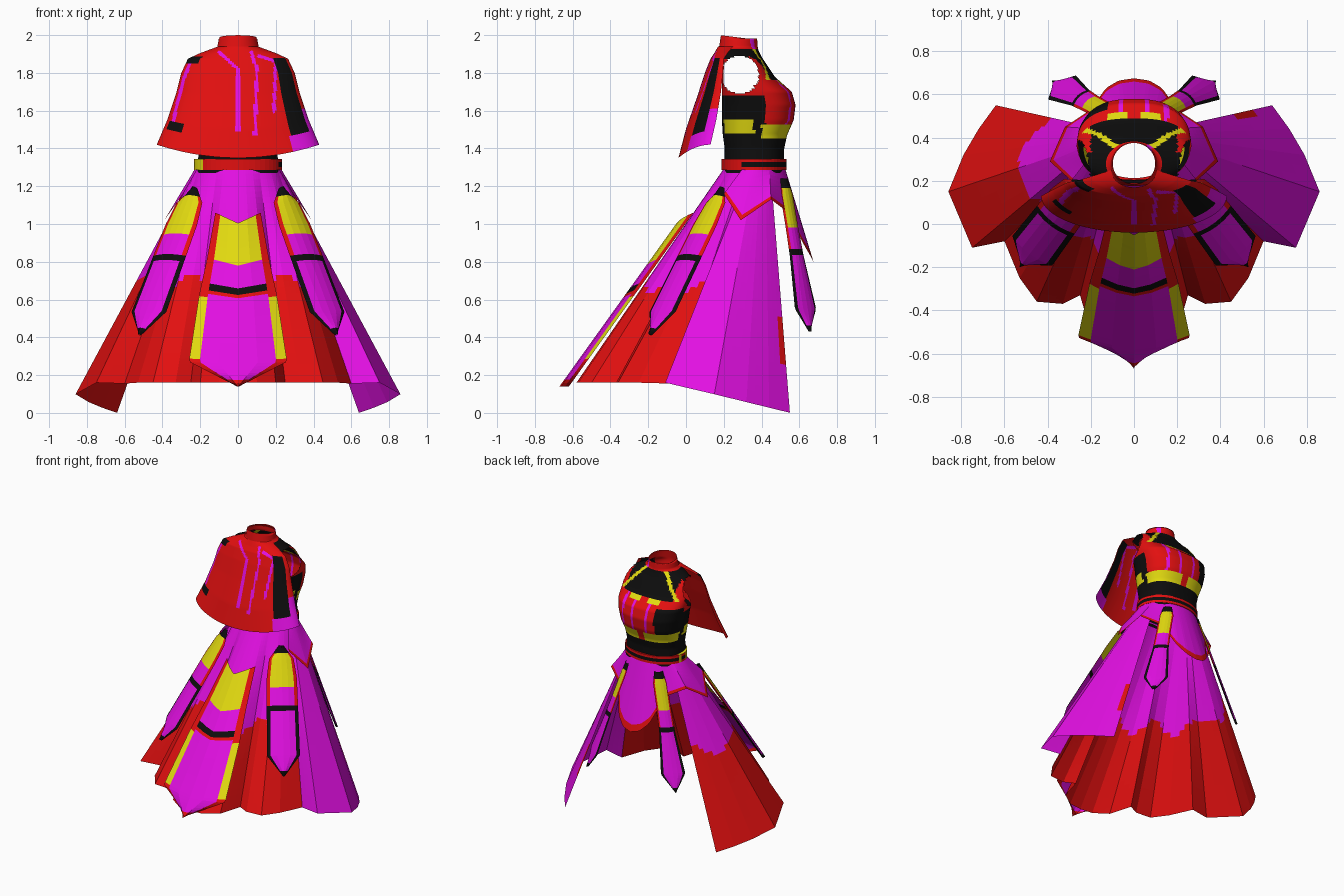
import bpy
from math import sin, cos, pi, radians, copysign, hypot
from mathutils import Vector

cube = bpy.data.objects.get("Cube")
if cube:
    bpy.data.objects.remove(cube)


def material(name, rgb):
    m = bpy.data.materials.new(name)
    m.use_nodes = True
    m.diffuse_color = (*rgb, 1)
    m.node_tree.nodes["Principled BSDF"].inputs["Base Color"].default_value = (*rgb, 1)
    return m


MATS = [material("red", (.76, .005, .005)), material("magenta", (.76, .005, .76)),
        material("yellow", (.76, .7, .005)), material("black", (.004, .004, .004))]
RED, MAG, YEL, BLK = range(4)


def table(rows, k):
    """Interpolate a list of (key, values...) rows at key k."""
    for a, b in zip(rows, rows[1:]):
        if k <= b[0]:
            t = max(0, (k - a[0]) / (b[0] - a[0]))
            return [p + (q - p) * t for p, q in zip(a[1:], b[1:])]
    return list(rows[-1][1:])


def steps(a, b, n):
    return [a + (b - a) * i / n for i in range(n + 1)]


def sheet(name, us, vs, point, rule, smooth=False, skip=None):
    """Surface grid; rule(u, v, centre) picks the colour of each face."""
    verts = [point(u, v) for v in vs for u in us]
    w, faces, cols = len(us), [], []
    for j in range(len(vs) - 1):
        for i in range(w - 1):
            f = (j * w + i, (j + 1) * w + i, (j + 1) * w + i + 1, j * w + i + 1)
            c = sum((verts[k] for k in f), Vector()) / 4
            if skip and skip(c):
                continue
            faces.append(f)
            cols.append(rule((us[i] + us[i + 1]) / 2, (vs[j] + vs[j + 1]) / 2, c))
    me = bpy.data.meshes.new(name)
    me.from_pydata(verts, [], faces)
    for m in MATS:
        me.materials.append(m)
    for p, c in zip(me.polygons, cols):
        p.material_index = c
        p.use_smooth = smooth
    ob = bpy.data.objects.new(name, me)
    bpy.context.collection.objects.link(ob)
    return ob


def waist(a, grow=0):
    return Vector(((.215 + grow) * sin(a), .36 - (.155 + grow) * cos(a), 1.3))


# Long pleated skirt, open at the front
HEM = [(0, -.58), (.1, -.57), (.2, -.5), (.25, -.33), (.33, -.37), (.45, -.36), (.53, -.25),
       (.6, -.08), (.75, -.11), (.86, .15), (.79, .32), (.72, .44), (.64, .55)]
HEM_ROWS = [(i, x, y, .16 if y < -.1 else .16 - (y + .1) * .245) for i, (x, y) in enumerate(HEM)]


def skirt_point(u, v):
    x, y, z = table(HEM_ROWS, abs(u))
    p = waist(radians(124) * abs(u) / 12).lerp(Vector((x, y, z)), v)
    p.x = copysign(p.x, u)
    return p


def skirt_colour(u, v, c):
    if u > 7:
        return RED if u > 11.5 and .25 < c.z < .5 else MAG
    zig = abs((u / 2) % 2 - 1)
    return RED if c.z < .64 + .1 * zig else MAG


sheet("skirt", steps(-12, 12, 72), steps(0, 1, 36), skirt_point, skirt_colour)

# Short front overskirt with a zigzag hem and a rounded centre drop
APRON = [(70, .29, .2, 1.16), (90, .39, .29, 1.02), (120, .32, .45, 1.13), (138, .2, .53, 1.07),
         (155, .13, .63, .88), (168, .07, .665, .82), (180, 0, .675, .8)]


def apron_point(u, v):
    a = 180 - abs(u)
    p = waist(radians(a), .008).lerp(Vector(table(APRON, a)), v)
    p.x = copysign(p.x, u)
    return p


sheet("front_overskirt", steps(-110, 110, 66), steps(0, .9, 8) + [1], apron_point,
      lambda u, v, c: RED if v > .9 else MAG)


# Hanging panels
def panel(name, top, tip, side, widths, bow, rule, notch=0):
    top, tip, side, bow = map(Vector, (top, tip, side, bow))
    down = tip - top

    def point(u, v):
        return (top + down * (v + notch * (1 - abs(u)) * (1 - v))
                + side * (u * table(widths, v)[0]) + bow * u * u)
    sheet(name, [-1, -.78, -.4, 0, .4, .78, 1], steps(0, 1, 50), point, rule)


def tail_colour(u, v, c):
    edge = abs(u) > .78
    if v < .07 or v > .95 or .45 < v < .5:
        return BLK
    if edge:
        return RED if v < .5 else BLK
    if v < .32:
        return YEL
    return MAG


def train_colour(u, v, c):
    if abs(u) > .78:
        return YEL if .47 < v < .85 else RED
    if v < .27:
        return YEL
    if .41 < v < .45:
        return BLK
    return RED if .45 <= v < .47 or v > .95 else MAG


TAIL = [(0, .015), (.1, .085), (.25, .105), (.84, .115), (1, .005)]
SLIM = [(0, .03), (.1, .05), (.3, .05), (.5, .055), (.85, .085), (1, .005)]
for s, tag in ((1, "left"), (-1, "right")):
    panel(tag + "_rear_tail", (s * .24, .18, 1.2), (s * .53, -.2, .42), (s * .8, .6, 0),
          TAIL, (-s * .012, .015, -.01), tail_colour)
    panel(tag + "_front_tail", (s * .14, .53, 1.24), (s * .38, .665, .43), (s * .75, -.66, 0),
          SLIM, (-s * .01, -.012, 0), tail_colour)
panel("rear_train", (0, -.01, 1.06), (0, -.67, .14), (1, 0, 0),
      [(0, .12), (.27, .165), (.47, .205), (.857, .26), (1, .005)], (0, .05, 0), train_colour, .06)

# Bodice: height, half width, back y, front y
BODY = [(1.27, .22, .2, .52), (1.4, .205, .205, .52), (1.47, .215, .195, .535), (1.55, .235, .19, .57),
        (1.63, .25, .19, .58), (1.7, .262, .19, .56), (1.78, .27, .19, .47), (1.84, .26, .19, .43),
        (1.885, .225, .18, .4), (1.915, .16, .175, .385), (1.935, .11, .175, .38), (2, .098, .185, .375)]


def body_point(a, z):
    rx, back, front = table(BODY, z)
    n = .8 if z < 1.88 else 1
    x = rx * copysign(abs(sin(a)) ** n, sin(a))
    y = (back + front) / 2 - (front - back) / 2 * copysign(abs(cos(a)) ** n, cos(a))
    return Vector((x, y, z - (.025 * (y - .18) / .2 if z > 1.99 else 0)))


def body_colour(a, z, c):
    x, y = c.x, c.y
    if z < 1.45:
        return BLK
    if y > .4 and z < 1.53:
        return YEL if abs(x) > .03 else RED
    if y <= .36 and 1.48 < z < 1.55:
        return YEL if abs(x) > .1 else BLK
    if y <= .42 and z < 1.68:
        return BLK
    if z > 1.93:
        return MAG if abs(x - .07) < .012 and y > .3 else RED
    if y > .33 and z > 1.76:
        if abs(abs(x) - .09 - (1.92 - z) * .9) < .014:
            return YEL
        return BLK if abs(x) < .2 else RED
    if y > .4:
        if x < -.12 and z < 1.72:
            return BLK
        if .04 < abs(x) < .13 and 1.735 < z:
            return YEL
        return MAG if min(abs(x - .06), abs(x - .15), abs(x + .06)) < .01 else RED
    return BLK if z > 1.87 and abs(x) > .12 else RED


sheet("bodice", steps(-pi, pi, 96), steps(1.27, 2, 80), body_point, body_colour, True,
      lambda c: abs(c.x) > .13 and hypot(c.y - .285, c.z - 1.79) < .1)

# Belt
BELT = [(0, 0, 1.285), (1, .018, 1.285), (2, .018, 1.345), (3, -.008, 1.345)]


def belt_point(a, v):
    grow, z = table(BELT, v)
    p = waist(a, grow)
    p.z = z
    return p


sheet("belt", steps(-pi, pi, 48), [0, 1, 1.3, 1.7, 2, 3], belt_point,
      lambda a, v, c: YEL if -.23 < c.x < -.18 and c.y < .4 else BLK if 1.3 < v < 1.7 and c.y > .3 else RED)

# Cape: row, half width, side y, back y, height
CAPE = [(0, .105, .25, .17, 1.94), (1, .2, .22, .15, 1.905), (2, .265, .2, .13, 1.875),
        (3, .3, .195, .1, 1.8), (4, .325, .185, .06, 1.7), (5, .375, .16, .0, 1.55), (6, .43, .13, -.04, 1.42)]
LINES = [[(-.1, 1.91), (0, 1.82), (0, 1.5)], [(.07, 1.91), (.1, 1.82), (.09, 1.47)],
         [(.11, 1.89), (.2, 1.86), (.19, 1.6)], [(-.25, 1.86), (-.29, 1.76), (-.35, 1.52)]]


def cape_point(a, v):
    w, side, back, z = table(CAPE, v)
    return Vector((w * sin(a), side + (back - side) * cos(a), z - .07 * cos(a) ** 2 * max(0, v - 3) / 3))


def near_line(c):
    p = Vector((c.x, c.z))
    for line in LINES:
        for a, b in zip(line, line[1:]):
            a, d = Vector(a), Vector(b) - Vector(a)
            t = min(1, max(0, (p - a).dot(d) / d.dot(d)))
            if (p - a - d * t).length < .009:
                return True
    return False


def cape_colour(a, v, c):
    if a > .75 and v > 5.4:
        return MAG
    if .8 < a < 1.25 and 1.8 < v <= 5.4:
        return BLK
    if a < -.85 and (1.6 < v < 2.3 or 5 < v < 5.35 and a > -1.3):
        return BLK
    if a >= 1.25 and v > 4.6:
        return MAG
    return MAG if near_line(c) else RED


sheet("cape", steps(-pi / 2, pi / 2, 80), steps(0, 6, 72), cape_point, cape_colour, True)
